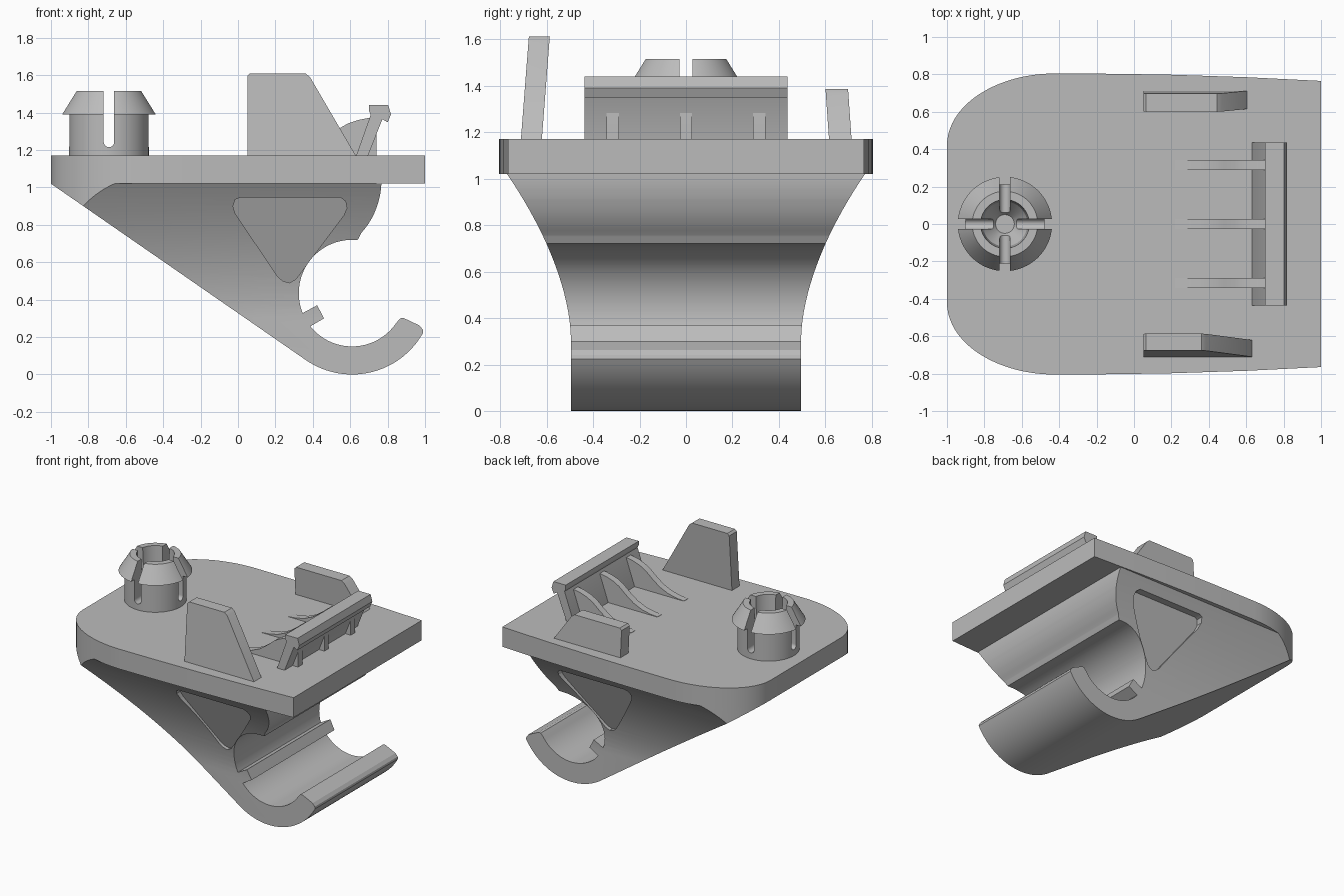
import bpy, bmesh
from math import sin, cos, pi, radians

cube = bpy.data.objects.get("Cube")
if cube:
    bpy.data.objects.remove(cube)

grey = bpy.data.materials.new("plain grey")
grey.use_nodes = True
grey.diffuse_color = (0.5, 0.5, 0.5, 1)
grey.node_tree.nodes["Principled BSDF"].inputs["Base Color"].default_value = (0.5, 0.5, 0.5, 1)


def make(name, bm):
    bmesh.ops.recalc_face_normals(bm, faces=bm.faces)
    mesh = bpy.data.meshes.new(name)
    bm.to_mesh(mesh)
    bm.free()
    mesh.materials.append(grey)
    obj = bpy.data.objects.new(name, mesh)
    bpy.context.collection.objects.link(obj)
    return obj


def prism(name, points, place):
    """Sweep a 2D outline; place(u, v, end) gives the 3D point at end 0 or 1."""
    bm = bmesh.new()
    a, b = [[bm.verts.new(place(u, v, end)) for u, v in points] for end in (0, 1)]
    bm.faces.new(a)
    bm.faces.new(b)
    n = len(points)
    for i in range(n):
        j = (i + 1) % n
        bm.faces.new((a[i], a[j], b[j], b[i]))
    return make(name, bm)


def along_y(lo, hi):
    return lambda u, v, e: (u, hi if e else lo, v)


def along_z(lo, hi):
    return lambda u, v, e: (u, v, hi if e else lo)


def arc(cx, cz, rx, rz, start, end, steps):
    angles = [radians(start + (end - start) * i / steps) for i in range(steps + 1)]
    return [(cx + rx * cos(t), cz + rz * sin(t)) for t in angles]


def lathe(name, profile, x, steps=64):
    bm = bmesh.new()
    verts = [bm.verts.new((r, 0, z)) for r, z in profile]
    edges = [bm.edges.new(pair) for pair in zip(verts, verts[1:])]
    bmesh.ops.spin(bm, geom=verts + edges, cent=(0, 0, 0), axis=(0, 0, 1),
                   angle=2 * pi, steps=steps, use_merge=True)
    bmesh.ops.remove_doubles(bm, verts=bm.verts, dist=0.0001)
    bmesh.ops.translate(bm, verts=bm.verts, vec=(x, 0, 0))
    return make(name, bm)


def boolean(obj, cutters, operation):
    for cutter in cutters:
        mod = obj.modifiers.new("cut", 'BOOLEAN')
        mod.operation = operation
        mod.solver = 'EXACT'
        mod.object = cutter
    bpy.context.view_layer.update()
    graph = bpy.context.evaluated_depsgraph_get()
    mesh = bpy.data.meshes.new_from_object(obj.evaluated_get(graph))
    obj.modifiers.clear()
    obj.data = mesh
    for cutter in cutters:
        bpy.data.objects.remove(cutter)


# Plate: rounded on one end, slightly tapered to the other
half = [(1, 0.765), (0.6, 0.785), (0.2, 0.798), (-0.1, 0.803)]
half += arc(-0.42, 0.42, 0.58, 0.385, 90, 180, 20)
outline = half + [(x, -y) for x, y in reversed(half)]
plate = prism("plate", outline, along_z(1.02, 1.17))

# Hook body: side profile, narrowed by a flared section and the plate outline
cx, cz, inner, outer = 0.61, 0.435, 0.285, 0.435
profile = [(-1.058, 1.06)]
profile += arc(cx, cz, outer, outer, -124.6, -29, 30)
profile += [(0.988, 0.24), (0.97, 0.262), (0.885, 0.302), (0.867, 0.3)]
profile += arc(cx, cz, inner, inner, -34, -141.5, 28)
profile += [(0.46, 0.3), (0.423, 0.37)]
profile += arc(cx, cz, inner, inner, -158, -270, 28)
profile += [(0.64, 0.72)] + arc(0.4, 1.04, 0.367, 0.4, -45, 0, 12) + [(0.767, 1.06)]
body = prism("hook_body", profile, along_y(-0.9, 0.9))

flare = [(0.495, -0.1)]
for i in range(19):
    z = 0.31 + 0.72 * i / 18
    flare.append((0.495 + 0.275 * ((z - 0.31) / 0.71) ** 1.75, z))
flare += [(-y, z) for y, z in reversed(flare)]
section = prism("section", flare, lambda u, v, e: (1.2 if e else -1.2, u, v))
envelope = prism("envelope", outline, along_z(-0.2, 1.2))
boolean(body, [section, envelope], 'INTERSECT')

# Shallow rounded triangular pockets on both sides
triangle = [(0.01, 0.945), (-0.015, 0.935), (-0.027, 0.9), (-0.015, 0.86),
            (0.215, 0.52), (0.24, 0.5), (0.275, 0.49), (0.31, 0.51),
            (0.565, 0.85), (0.582, 0.89), (0.575, 0.925), (0.55, 0.945)]
pockets = [prism("pocket", triangle, lambda u, v, e, s=s:
                 (u, s * (1 if e else 0.49 + 0.39 * (v - 0.49)), v)) for s in (-1, 1)]
boolean(body, pockets, 'DIFFERENCE')

# Snap post: hollow barbed post split by two crossing slots
post = lathe("snap_post", [(0, 1.15), (0.213, 1.15), (0.213, 1.39), (0.252, 1.39),
                           (0.175, 1.515), (0.13, 1.515), (0.12, 1.3),
                           (0.05, 1.2), (0, 1.2)], -0.69)
slot = [(0.028, 1.6)] + arc(0, 1.243, 0.028, 0.028, 0, -180, 10) + [(-0.028, 1.6)]
slots = [prism("slot", slot, lambda u, v, e: (u - 0.69, e - 0.5, v)),
         prism("slot", slot, lambda u, v, e: (e - 1.19, u, v))]
boolean(post, slots, 'DIFFERENCE')


# Leaning guide fins, one tall and one short
def fin(name, top, x_top, x_base, base, lean):
    pts = [(0.05, 1.15), (x_base, 1.15), (x_base, 1.17), (x_top + 0.01, top - 0.02),
           (x_top - 0.015, top), (0.065, top), (0.05, top - 0.015)]
    return prism(name, pts, lambda u, v, e:
                 (u, base[e] + lean * (v - 1.17) / (top - 1.17), v))


tall_fin = fin("tall_fin", 1.61, 0.375, 0.63, (-0.71, -0.62), 0.034)
short_fin = fin("short_fin", 1.385, 0.46, 0.605, (0.615, 0.712), -0.015)

# Slanted snap clip with a barbed head
clip = prism("snap_clip", [(0.63, 1.15), (0.632, 1.17), (0.71, 1.39), (0.7, 1.41),
                           (0.7, 1.44), (0.803, 1.44), (0.818, 1.39), (0.8, 1.348),
                           (0.772, 1.365), (0.695, 1.17), (0.695, 1.15)],
             along_y(-0.436, 0.436))

# Curved ribs bracing the clip
rib = [(0.74, 1.15), (0.74, 1.27), (0.735, 1.37), (0.69, 1.37), (0.64, 1.36),
       (0.59, 1.343), (0.54, 1.315), (0.48, 1.265), (0.42, 1.222),
       (0.35, 1.192), (0.28, 1.177), (0.22, 1.172), (0.22, 1.15)]
ribs = [prism("clip_rib_" + side, rib, along_y(y - 0.026, y + 0.026))
        for side, y in (("front", -0.315), ("middle", 0), ("back", 0.315))]

# Smooth shading with sharp edges kept
bpy.ops.object.select_all(action='DESELECT')
for obj in [plate, body, post, clip, tall_fin, short_fin] + ribs:
    obj.select_set(True)
    bpy.context.view_layer.objects.active = obj
bpy.ops.object.shade_smooth_by_angle(angle=radians(25))
